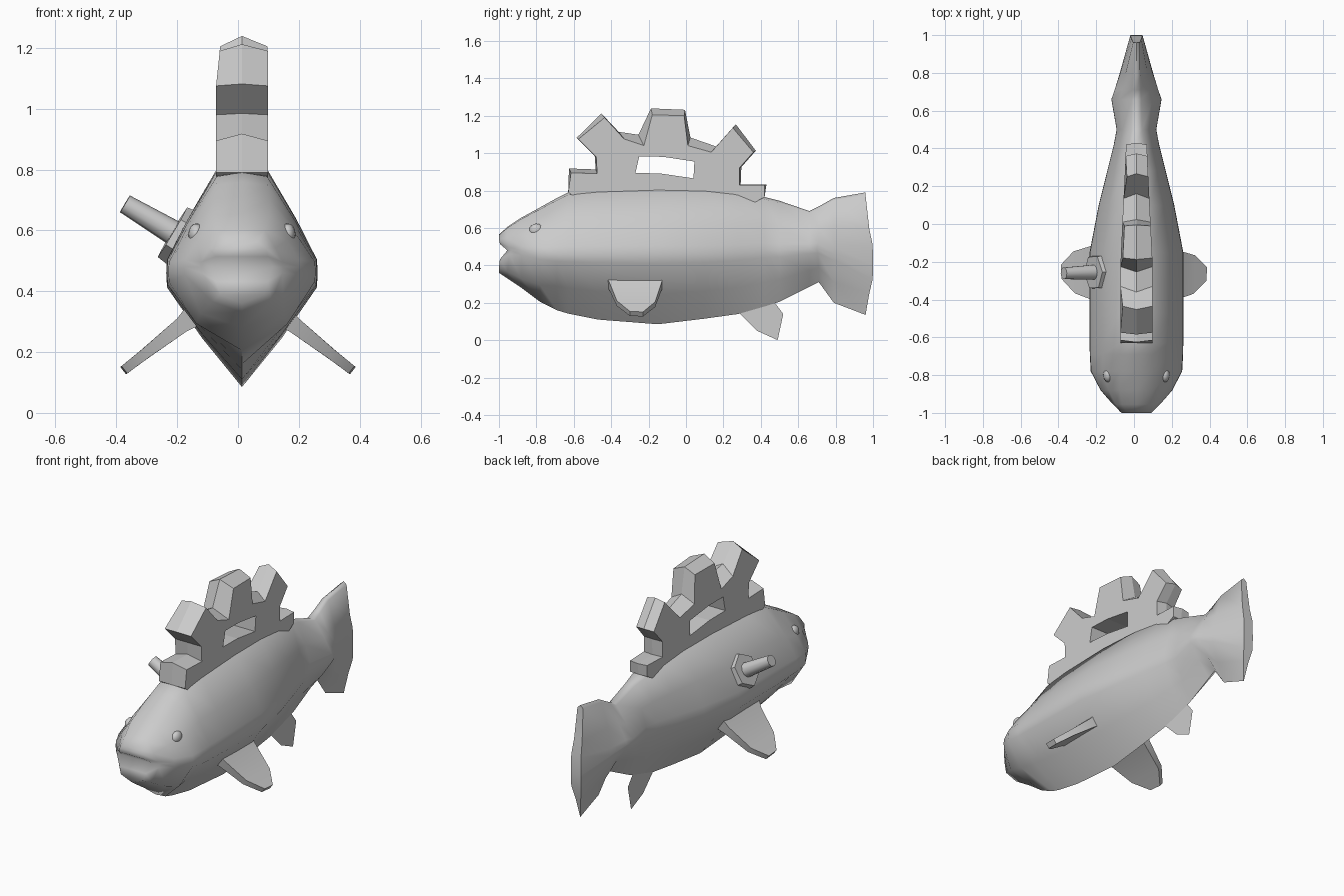
import bpy, bmesh
from math import radians
from mathutils import Vector

if "Cube" in bpy.data.objects:
    bpy.data.objects.remove(bpy.data.objects["Cube"])

CX = 0.013  # centre line of the body


def make(name, verts, faces, smooth=None):
    me = bpy.data.meshes.new(name)
    me.from_pydata([tuple(v) for v in verts], [], faces)
    bm = bmesh.new()
    bm.from_mesh(me)
    bmesh.ops.recalc_face_normals(bm, faces=bm.faces)
    bm.to_mesh(me)
    bm.free()
    ob = bpy.data.objects.new(name, me)
    bpy.context.collection.objects.link(ob)
    bpy.ops.object.select_all(action='DESELECT')
    ob.select_set(True)
    bpy.context.view_layer.objects.active = ob
    if smooth:
        bpy.ops.object.shade_smooth_by_angle(angle=radians(smooth))
    return ob


# Body: lofted stations (y, top z, bottom z, half width, widest z, top half width, y at mid height)
stations = [
    (-1.0, .565, .36, .10, .48, .05, -.955),
    (-.955, .605, .33, .135, .48, .075, -.935),
    (-.88, .655, .28, .19, .48, .09, -.88),
    (-.78, .71, .205, .242, .465, .09, -.78),
    (-.69, .76, .16, .247, .46, .085, -.69),
    (-.63, .79, .142, .248, .46, .083, -.63),
    (-.47, .805, .11, .249, .46, .085, -.47),
    (-.15, .815, .085, .248, .46, .083, -.15),
    (.10, .81, .115, .20, .46, .072, .10),
    (.28, .79, .14, .155, .47, .06, .28),
    (.42, .765, .18, .12, .48, .042, .42),
    (.50, .745, .205, .105, .48, .03, .50),
    (.66, .69, .285, .133, .49, .025, .66),
    (.71, .715, .31, .118, .49, .022, .70),
    (.79, .76, .20, .088, .46, .02, .80),
    (.96, .79, .135, .032, .40, .018, 1.0),
]
verts, faces = [], []
for y, zt, zb, hw, zm, tw, ym in stations:
    up, dn = zt - zm, zm - zb
    lip, end = y == -1.0, y == .96
    chin = .72 if y < -.85 else .62 if y < -.7 else .53      # rounder under the head
    lz = .4 if lip else .28 if end else .13
    ly = -.995 if lip else .998 if end else (y + ym) / 2
    lw = .85 if lip else .99
    half = [(tw, zt - .04 * up, y), (tw + (hw - tw) * .58, zm + up * (.72 if lip else .5), .98 if end else y),
            (hw * lw, zm + up * lz, ly), (hw, zm, ym), (hw * lw, zm - dn * lz, ly),
            (hw * chin, zm - dn * (chin + .04), .98 if end else y)]
    ring = [(0, zt, y)] + half + [(0, zb, y)] + [(-a, b, c) for a, b, c in reversed(half)]
    verts += [(CX + a, c, b) for a, b, c in ring]
n = 14
for s in range(len(stations) - 1):
    for i in range(n):
        j = (i + 1) % n
        faces.append((s * n + i, s * n + j, s * n + n + j, s * n + n + i))
for base in (0, (len(stations) - 1) * n):       # mouth and tail end strips
    faces += [(base, base + 1, base + 13), (base + 7, base + 6, base + 8)]
    faces += [(base + i, base + i + 1, base + 13 - i, base + 14 - i) for i in range(1, 6)]
make("body", verts, faces, 62)

# Gear-shaped dorsal crest: (y, z, outward scale of the centre ridge)
outline = [
    (-.63, .79, 1), (-.615, .895, 1.02), (-.475, .89, 1.02), (-.48, .98, 1.02), (-.575, 1.075, 1.02),
    (-.435, 1.19, 1.05), (-.33, 1.075, 1.12), (-.225, 1.04, 1.2), (-.18, 1.205, 1.075), (-.01, 1.2, 1.07),
    (.01, 1.04, 1.15), (.135, 1.005, 1.12), (.25, 1.135, 1.05), (.36, 1.005, 1.03), (.285, .92, 1.03),
    (.285, .83, 1.02), (.42, .83, 1.02), (.42, .765, 1), (.3, .70, 1), (-.5, .70, 1)]
k = len(outline)
verts = []
for side in (-1, 0, 1):
    for y, z, f in outline:
        f = 1 if side else f
        w = .085 - .03 * min(1, max(0, (y + .2) / .6)) - (.012 if z > 1.1 and side < 0 else 0)
        lift = .02 if side == 0 and abs(z - .8925) < .003 else 0
        verts.append((CX + side * w, -.08 + (y + .08) * f, .75 + (z - .75) * f + lift))
faces = [tuple(range(k)), tuple(range(2 * k, 3 * k))]
for r in (0, k):
    faces += [(r + i, r + (i + 1) % k, r + k + (i + 1) % k, r + k + i) for i in range(k)]
crest = make("gear_crest", verts, faces)

# Slot through the crest
slot = [(-.25, .983), (-.12, .98), (.045, .955), (.04, .865), (-.13, .89), (-.27, .895)]
m = len(slot)
cutter = make("slot_cutter", [(x, y, z) for x in (-.3, .3) for y, z in slot],
              [tuple(range(m)), tuple(range(m, 2 * m))] +
              [(i, (i + 1) % m, m + (i + 1) % m, m + i) for i in range(m)])
cutter.hide_render = True
bpy.context.view_layer.objects.active = crest
mod = crest.modifiers.new("slot", 'BOOLEAN')
mod.operation, mod.solver, mod.object = 'DIFFERENCE', 'EXACT', cutter
bpy.ops.object.modifier_apply(modifier=mod.name)
bpy.data.objects.remove(cutter)

# Pectoral fins: (y, distance along fin, half thickness), thicker towards the upper root
fin = [(-.46, -.03, .05), (-.41, .09, .024), (-.37, .24, .016), (-.30, .33, .014), (-.23, .335, .014),
       (-.165, .25, .016), (-.13, .09, .024), (-.11, -.03, .05)]
for side, name in ((1, "right_pectoral_fin"), (-1, "left_pectoral_fin")):
    d, nrm = Vector((.79 * side, 0, -.61)), Vector((.61 * side, 0, .79))
    stretch = 1 if side > 0 else 1.08
    verts = [Vector((.112 * side, -.41 + (y + .41) * stretch, .342)) + d * s + nrm * t * e
             for e in (-1, 1.2) for y, s, t in fin]
    q = len(fin)
    faces = [(b + i, b + i + 1, b + q - 2 - i, b + q - 1 - i) for b in (0, q) for i in range(q // 2 - 1)]
    faces += [(i, (i + 1) % q, q + (i + 1) % q, q + i) for i in range(q)]
    make(name, verts, faces, 35)

# Anal fin: a single thin sheet
make("anal_fin", [(CX, y, z) for y, z in
                  [(.28, .15), (.38, .05), (.49, .0), (.52, .14), (.46, .22)]], [(0, 1, 2, 3, 4)])

# Side bolt: six-sided nut and tapered rod
axis = Vector((-.84, -.03, .5)).normalized()
rot = axis.to_track_quat('Z', 'Y').to_euler()


def bolt_part(name, sides, r1, r2, start, end):
    mid = Vector((-.2, -.255, .585)) + axis * (start + end) / 2
    bpy.ops.mesh.primitive_cone_add(vertices=sides, radius1=r1, radius2=r2, depth=end - start,
                                    location=mid, rotation=rot)
    bpy.context.object.name = name
    bpy.ops.object.shade_smooth_by_angle(angle=radians(50 if sides > 6 else 10))


bolt_part("side_nut", 6, .105, .095, -.06, .018)
bolt_part("side_rod", 10, .042, .032, 0, .20)

# Eyes: small bumps on the head
for side, name in ((1, "right_eye"), (-1, "left_eye")):
    bpy.ops.mesh.primitive_uv_sphere_add(segments=12, ring_count=8, radius=.035,
                                         location=(CX + side * .15, -.80, .588))
    bpy.context.object.name = name
    bpy.context.object.scale = (.75, 1.1, 1)
    bpy.ops.object.shade_smooth_by_angle(angle=radians(60))
